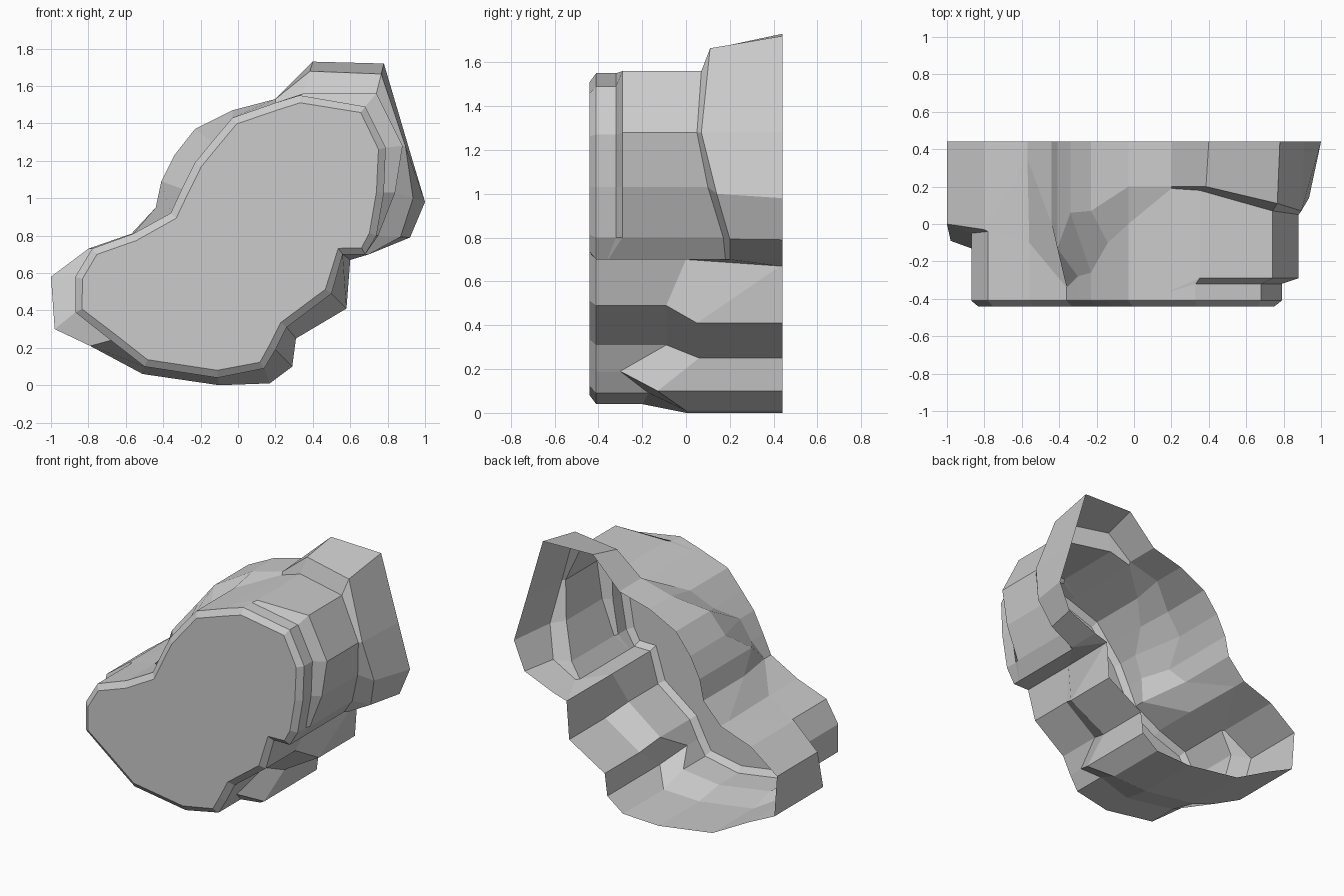
import bpy
import bmesh
from mathutils import Vector

FRONT, BACK = -0.41, 0.44      # chamfer ring and open rear edge

default = bpy.data.objects.get("Cube")
if default:
    bpy.data.objects.remove(default, do_unlink=True)

stone = bpy.data.materials.new("grey_stone")
stone.use_nodes = True
stone.diffuse_color = (0.6, 0.6, 0.6, 1)
stone.node_tree.nodes["Principled BSDF"].inputs["Base Color"].default_value = (0.6, 0.6, 0.6, 1)


def station(front, rear, start, end, shelf=None, taper=1.0):
    """One rib of the rock: runs from the face to the rear, swelling between start and end."""
    front, rear = Vector(front), Vector(rear)
    middle = Vector(shelf) if shelf else front
    swell = middle.lerp(rear, taper)
    shelf_start, shelf_end = (-0.32, -0.29) if shelf else (-0.36, -0.355)
    path = [(front, FRONT), (front, shelf_start), (middle, shelf_end),
            (middle, start), (swell, end), (rear, BACK)]
    return [Vector((p.x, y, p.y)) for p, y in path]


# Upper right lobe with a shelf and a taller rear crag
crag = [
    station((-0.03, 1.43), (-0.03, 1.47), 0.0, 0.2),
    station((0.2, 1.51), (0.2, 1.53), 0.19, 0.2),
    station((0.33, 1.55), (0.4, 1.73), 0.18, 0.2, shelf=(0.35, 1.56), taper=0.7),
    station((0.68, 1.49), (0.78, 1.72), 0.07, 0.11, shelf=(0.74, 1.56), taper=0.65),
    station((0.79, 1.27), (0.91, 1.28), 0.05, 0.07, shelf=(0.88, 1.28), taper=0.5),
    station((0.78, 1.03), (1.0, 0.98), 0.1, 0.14, shelf=(0.84, 1.03), taper=0.6),
    station((0.74, 0.8), (0.92, 0.79), 0.17, 0.2, shelf=(0.75, 0.8), taper=0.7),
    station((0.68, 0.7), (0.7, 0.7), 0.18, 0.2),
]

# Two ledges under the lobe, then the base
ledges = [
    station((0.56, 0.7), (0.6, 0.67), 0.0, BACK - 0.01),
    station((0.5, 0.49), (0.58, 0.41), -0.09, 0.05),
    station((0.26, 0.31), (0.31, 0.25), -0.09, 0.06),
    station((0.2, 0.19), (0.29, 0.1), -0.3, -0.13),
    station((0.14, 0.09), (0.17, 0.01), -0.17, 0.0),
    station((-0.11, 0.04), (-0.1, 0.0), -0.2, 0.0),
    station((-0.5, 0.1), (-0.51, 0.06), -0.2, 0.0),
]

# Left nose with its step, and the broken upper left slope
nose = [
    station((-0.68, 0.24), (-0.79, 0.21), -0.14, -0.11),
    station((-0.87, 0.39), (-0.98, 0.3), -0.13, -0.09),
    station((-0.87, 0.58), (-1.0, 0.58), -0.05, 0.0),
    station((-0.78, 0.73), (-0.8, 0.73), -0.04, -0.03),
    station((-0.56, 0.81), (-0.57, 0.81), -0.1, 0.35),
    station((-0.36, 0.92), (-0.44, 0.95), -0.34, 0.0),
    station((-0.3, 1.05), (-0.41, 1.09), -0.28, -0.13),
    station((-0.23, 1.19), (-0.34, 1.23), -0.26, 0.06),
    station((-0.14, 1.3), (-0.23, 1.37), -0.1, 0.07),
]

# Skin the ribs into an open-backed shell
bm = bmesh.new()
ribs = [[bm.verts.new(p) for p in rib] for rib in crag + ledges + nose]
for here, following in zip(ribs, ribs[1:] + ribs[:1]):
    for i in range(len(here) - 1):
        bm.faces.new((here[i], following[i], following[i + 1], here[i + 1]))

# Flat front with a chamfered rim
face = bm.faces.new([rib[0] for rib in reversed(ribs)])
bm.normal_update()
bmesh.ops.inset_individual(bm, faces=[face], thickness=0.04, depth=0.03)
bmesh.ops.remove_doubles(bm, verts=bm.verts, dist=0.0005)
bmesh.ops.dissolve_degenerate(bm, edges=bm.edges, dist=0.0005)
bmesh.ops.recalc_face_normals(bm, faces=bm.faces)

mesh = bpy.data.meshes.new("rock_shell")
bm.to_mesh(mesh)
bm.free()
mesh.materials.append(stone)
rock = bpy.data.objects.new("rock_shell", mesh)
bpy.context.collection.objects.link(rock)
